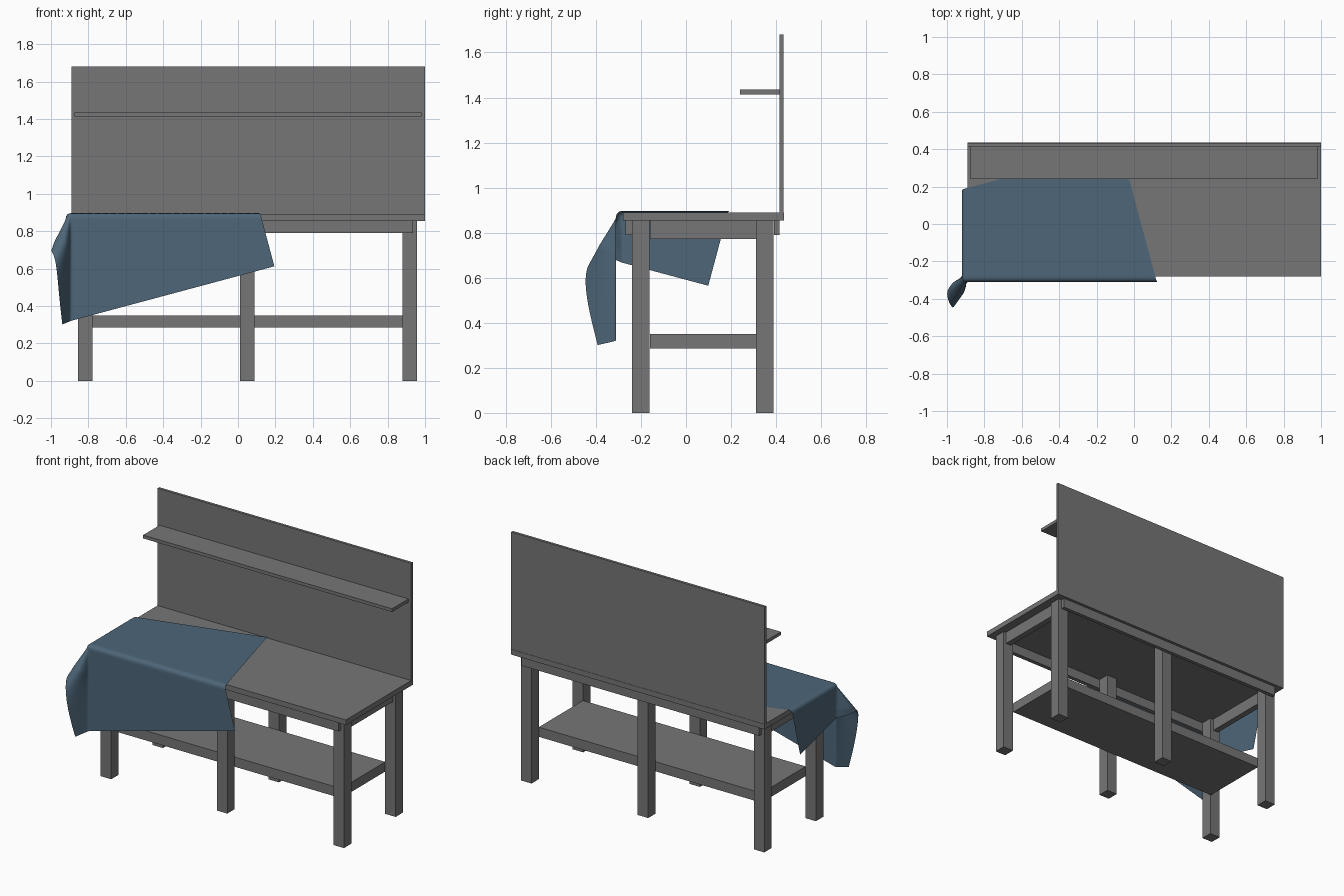
import bpy, bmesh, math
from mathutils import Vector

cube = bpy.data.objects.get("Cube")
if cube:
    bpy.data.objects.remove(cube, do_unlink=True)


def material(name, rgb):
    m = bpy.data.materials.new(name)
    m.use_nodes = True
    m.diffuse_color = (*rgb, 1)
    m.node_tree.nodes["Principled BSDF"].inputs["Base Color"].default_value = (*rgb, 1)
    return m


gray = material("workbench gray", (0.18, 0.18, 0.18))
blue = material("cloth blue", (0.075, 0.133, 0.19))


def add_object(name, bm, mat):
    mesh = bpy.data.meshes.new(name)
    bm.to_mesh(mesh)
    bm.free()
    mesh.materials.append(mat)
    ob = bpy.data.objects.new(name, mesh)
    bpy.context.collection.objects.link(ob)
    return ob


def box(name, xs, ys, zs):
    bm = bmesh.new()
    bmesh.ops.create_cube(bm, size=1)
    for v in bm.verts:
        v.co = [(a + b) / 2 + c * (b - a) for c, (a, b) in zip(v.co, (xs, ys, zs))]
    return add_object(name, bm, gray)


# Table top, back panel and shelves
box("table_top", (-0.89, 1.0), (-0.28, 0.435), (0.855, 0.89))
box("back_panel", (-0.89, 1.0), (0.415, 0.433), (0.89, 1.68))
box("wall_shelf", (-0.875, 0.98), (0.24, 0.415), (1.413, 1.435))
box("lower_shelf", (-0.78, 0.88), (-0.16, 0.31), (0.285, 0.35))

# Long aprons and short end rails
box("front_apron", (-0.835, 0.935), (-0.268, -0.24), (0.79, 0.855))
box("back_apron", (-0.835, 0.935), (0.39, 0.415), (0.79, 0.855))
for side, x in (("right", -0.82), ("left", 0.92)):
    box(side + "_end_rail", (x - 0.02, x + 0.02), (-0.16, 0.31), (0.773, 0.855))

# Six square legs
for col, x in (("right", -0.855), ("middle", 0.01), ("left", 0.88)):
    for row, y in (("front", -0.24), ("back", 0.31)):
        box(f"{row}_{col}_leg", (x, x + 0.078), (y, y + 0.078), (0, 0.855))

# Rectangular cloth turned on the table, draped over the front and right edges
WIDTH, DEPTH, TURN = 1.21, 1.03, math.radians(15)
EDGE_X, EDGE_Y, TOP, ROLL = -0.895, -0.285, 0.896, 0.025
EAR = Vector((-0.58, -0.81, 0))      # direction of the corner fold
EAR_SIDE = Vector((0.81, -0.58, 0))


def drape(u, v):
    dx, dy = max(0, EDGE_X - u), max(0, EDGE_Y - v)
    base = Vector((max(u, EDGE_X), max(v, EDGE_Y), TOP))
    d = math.hypot(dx, dy)
    if d == 0:
        return base
    phi = math.atan2(dx, dy)
    bend = min(d / ROLL, math.pi / 2)
    hang = max(0, d - ROLL * math.pi / 2)
    base += Vector((-math.sin(phi), -math.cos(phi), 0)) * ROLL * math.sin(bend)
    base.z -= ROLL * (1 - math.cos(bend))
    # Spare fabric at the corner swings outwards as a folded ear
    swing = 0.62 * math.sin(2 * phi)
    base += EAR * hang * math.sin(swing)
    base.z -= hang * math.cos(swing)
    base += EAR_SIDE * 0.03 * math.sin(4 * phi) * min(1, hang / 0.15)
    return base


bm = bmesh.new()
NX, NY = 110, 94
right = Vector((math.cos(TURN), math.sin(TURN)))
front = Vector((math.sin(TURN), -math.cos(TURN)))
start = Vector((-0.072, 0.412))
rows = []
for j in range(NY + 1):
    flat = [start - right * WIDTH * i / NX + front * DEPTH * j / NY for i in range(NX + 1)]
    rows.append([bm.verts.new(drape(*p)) for p in flat])
for a, b in zip(rows, rows[1:]):
    for i in range(NX):
        bm.faces.new((a[i], a[i + 1], b[i + 1], b[i]))
for f in bm.faces:
    f.smooth = True
add_object("draped_cloth", bm, blue)
